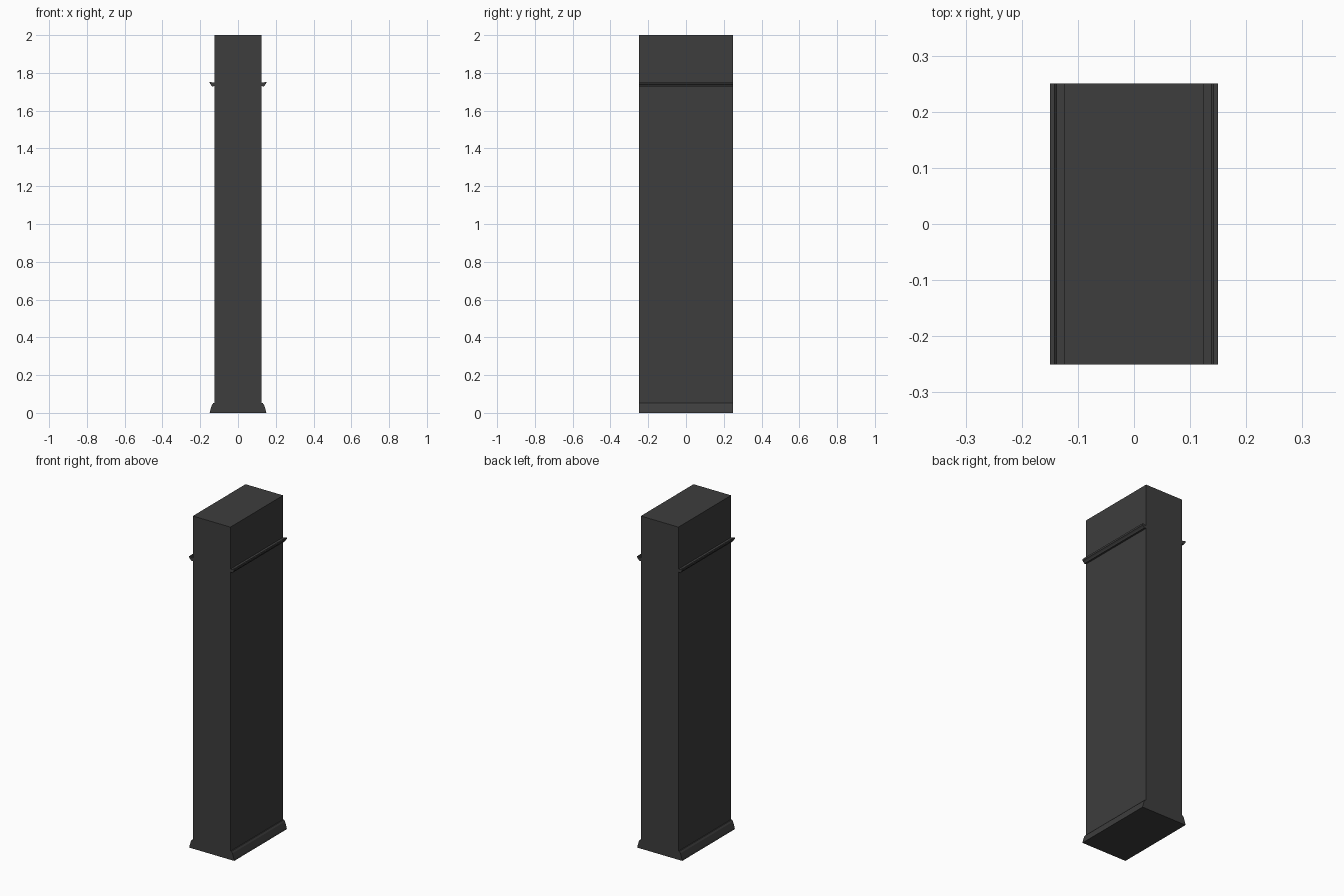
import bpy
import bmesh

cube = bpy.data.objects.get("Cube")
if cube:
    bpy.data.objects.remove(cube, do_unlink=True)

HALF_W, HALF_D, HEIGHT = 0.125, 0.25, 2.0

charcoal = bpy.data.materials.new("charcoal")
charcoal.use_nodes = True
color = (0.047, 0.047, 0.047, 1)
charcoal.diffuse_color = color
charcoal.node_tree.nodes["Principled BSDF"].inputs["Base Color"].default_value = color


def extrude_profile(name, profile, side=1):
    """Extrude an x-z profile along the full depth; side mirrors it in x."""
    bm = bmesh.new()
    face = bm.faces.new([bm.verts.new((side * x, -HALF_D, z)) for x, z in profile])
    moved = bmesh.ops.extrude_face_region(bm, geom=[face])["geom"]
    verts = [v for v in moved if isinstance(v, bmesh.types.BMVert)]
    bmesh.ops.translate(bm, verts=verts, vec=(0, 2 * HALF_D, 0))
    bmesh.ops.recalc_face_normals(bm, faces=bm.faces)
    mesh = bpy.data.meshes.new(name)
    bm.to_mesh(mesh)
    bm.free()
    mesh.materials.append(charcoal)
    obj = bpy.data.objects.new(name, mesh)
    bpy.context.collection.objects.link(obj)
    return obj


# Main wall slab
extrude_profile("wall_slab", [(-HALF_W, 0), (HALF_W, 0), (HALF_W, HEIGHT), (-HALF_W, HEIGHT)])

# Skirting boards and picture rails on both broad sides
skirting = [(HALF_W, 0), (0.15, 0), (0.148, 0.01), (0.138, 0.042), (0.131, 0.052), (HALF_W, 0.052)]
rail = [(HALF_W, 1.73), (0.138, 1.728), (0.142, 1.735), (0.149, 1.742),
        (0.15, 1.752), (0.142, 1.752), (0.138, 1.748), (HALF_W, 1.748)]
for label, side in (("left", 1), ("right", -1)):
    extrude_profile(label + "_skirting_board", skirting, side)
    extrude_profile(label + "_picture_rail", rail, side)
